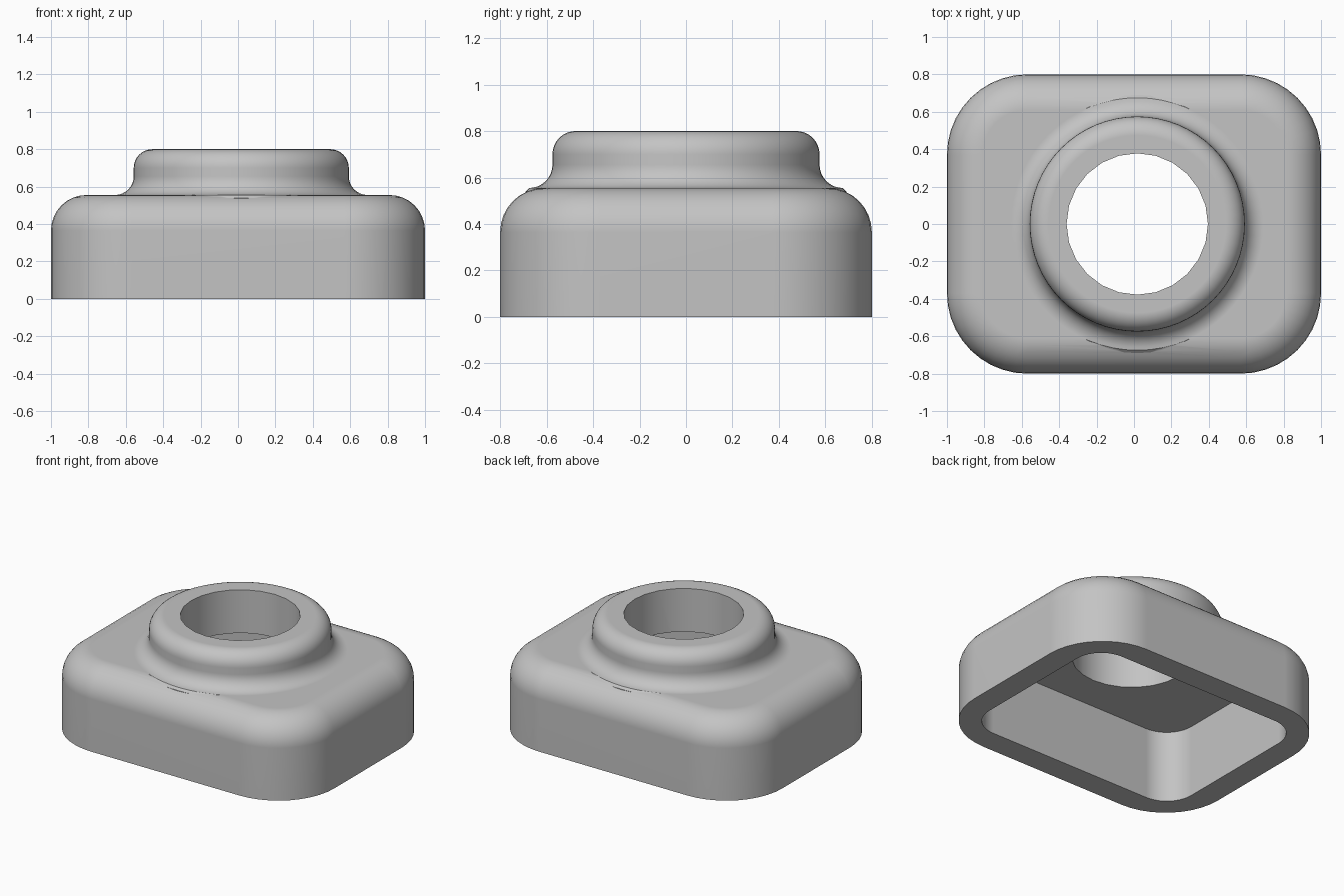
import bpy, bmesh
from math import sin, cos, pi

if "Cube" in bpy.data.objects:
    bpy.data.objects.remove(bpy.data.objects["Cube"], do_unlink=True)

# One plain grey for the whole part
GREY = (0.55, 0.55, 0.55, 1)
mat = bpy.data.materials.new("plain grey")
mat.use_nodes = True
mat.diffuse_color = GREY
mat.node_tree.nodes["Principled BSDF"].inputs["Base Color"].default_value = GREY

COLLAR_X = 0.0175


def arc(cx, cy, r, start, end, n):
    """Points on an arc, with angles in units of a quarter turn."""
    angles = [(start + (end - start) * i / n) * pi / 2 for i in range(n + 1)]
    return [(cx + r * cos(a), cy + r * sin(a)) for a in angles]


def rounded_rect(hx, hy, r, n=10):
    pts = []
    for k, (sx, sy) in enumerate([(1, 1), (-1, 1), (-1, -1), (1, -1)]):
        pts += arc(sx * (hx - r), sy * (hy - r), r, k, k + 1, n)
    return pts


def circle(r, n):
    return [(COLLAR_X + x, y) for x, y in arc(0, 0, r, 0, 4, n)[:-1]]


def loft(name, sections):
    """Closed solid through stacked (outline, height) sections."""
    bm = bmesh.new()
    rings = [[bm.verts.new((x, y, z)) for x, y in pts] for pts, z in sections]
    n = len(rings[0])
    for low, high in zip(rings, rings[1:]):
        for i in range(n):
            j = (i + 1) % n
            bm.faces.new((low[i], low[j], high[j], high[i]))
    bm.faces.new(rings[0][::-1])
    bm.faces.new(rings[-1])
    mesh = bpy.data.meshes.new(name)
    bm.to_mesh(mesh)
    bm.free()
    mesh.materials.append(mat)
    obj = bpy.data.objects.new(name, mesh)
    bpy.context.collection.objects.link(obj)
    return obj


def combine(target, tool, operation):
    mod = target.modifiers.new(operation, 'BOOLEAN')
    mod.operation, mod.solver, mod.object = operation, 'EXACT', tool
    tool.hide_render = True
    bpy.context.view_layer.objects.active = target
    bpy.ops.object.modifier_apply(modifier=mod.name)
    bpy.data.objects.remove(tool, do_unlink=True)


# Body: rounded rectangle with a rolled-over top edge
WIDE, DEEP, CORNER, ROLL, TOP = 1.0, 0.8, 0.43, 0.19, 0.555
body_sections = [(rounded_rect(WIDE, DEEP, CORNER), 0)]
for d, z in arc(-ROLL, TOP - ROLL, ROLL, 0, 1, 8):
    body_sections.append((rounded_rect(WIDE + d, DEEP + d, CORNER + d), z))
housing = loft("housing", body_sections)

# Collar: flared foot, straight neck and rounded lip
profile = [(0.69, 0.5), (0.69, 0.54)]
profile += arc(0.675, 0.655, 0.1, 3, 2, 8)
profile += arc(0.475, 0.7, 0.1, 0, 1, 8)
collar = loft("collar", [(circle(r, 64), z) for r, z in profile])
combine(housing, collar, 'UNION')

# Cavity underneath, and the bore through the collar
wall = 0.17
inner = rounded_rect(WIDE - wall, DEEP - wall, 0.2)
combine(housing, loft("cavity", [(inner, -0.1), (inner, 0.5)]), 'DIFFERENCE')
hole = circle(0.378, 24)
combine(housing, loft("bore", [(hole, 0.3), (hole, 1)]), 'DIFFERENCE')

# Smooth curves, crisp rims
bpy.ops.object.select_all(action='DESELECT')
housing.select_set(True)
bpy.context.view_layer.objects.active = housing
bpy.ops.object.shade_smooth_by_angle(angle=pi / 6)
normals = housing.modifiers.new("even shading", 'WEIGHTED_NORMAL')
normals.keep_sharp = True
